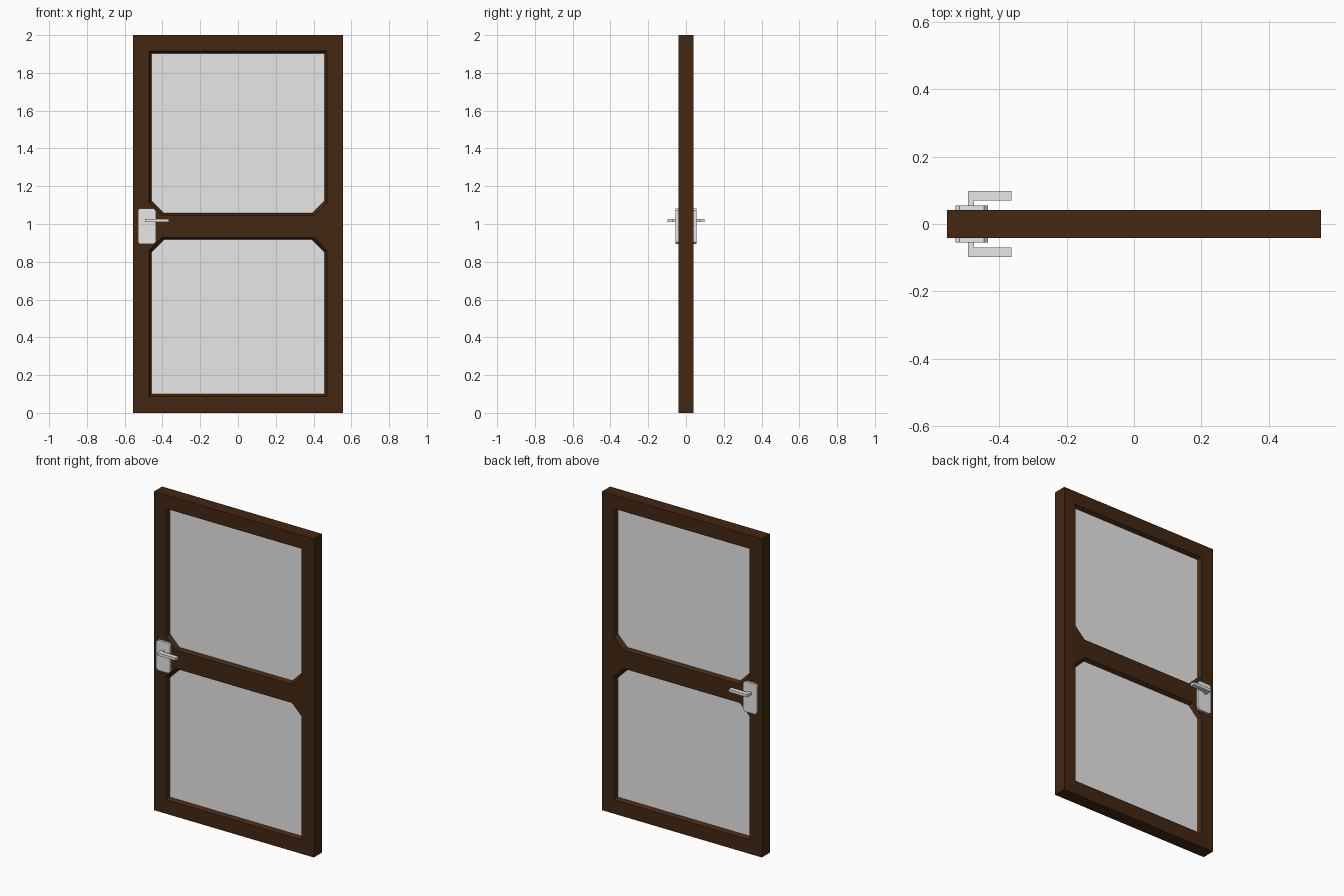
import bpy, bmesh

default = bpy.data.objects.get("Cube")
if default:
    bpy.data.objects.remove(default, do_unlink=True)


def material(name, rgb):
    m = bpy.data.materials.new(name)
    m.use_nodes = True
    m.diffuse_color = (*rgb, 1)
    m.node_tree.nodes["Principled BSDF"].inputs["Base Color"].default_value = (*rgb, 1)
    return m


WOOD = material("dark brown wood", (0.057, 0.02, 0.0055))
GREY = material("light grey", (0.8, 0.8, 0.8))


def loft(name, rings, mat):
    """Closed solid through rings of (y, outline in x and z)."""
    bm = bmesh.new()
    loops = [[bm.verts.new((x, y, z)) for x, z in pts] for y, pts in rings]
    n = len(loops[0])
    for a, b in zip(loops, loops[1:]):
        for i in range(n):
            j = (i + 1) % n
            bm.faces.new((a[i], a[j], b[j], b[i]))
    bm.faces.new(loops[0])
    bm.faces.new(loops[-1])
    bmesh.ops.recalc_face_normals(bm, faces=bm.faces)
    mesh = bpy.data.meshes.new(name)
    bm.to_mesh(mesh)
    bm.free()
    mesh.materials.append(mat)
    obj = bpy.data.objects.new(name, mesh)
    bpy.context.collection.objects.link(obj)
    return obj


def outline(x0, x1, z0, z1, low=0, high=0):
    """Rectangle with its lower and upper corners cut off."""
    pts = []
    pts += [(x0, z0 + low), (x0 + low, z0), (x1 - low, z0), (x1, z0 + low)] if low else [(x0, z0), (x1, z0)]
    pts += [(x1, z1 - high), (x1 - high, z1), (x0 + high, z1), (x0, z1 - high)] if high else [(x1, z1), (x0, z1)]
    return pts


def slab(name, pts, y0, y1, mat):
    return loft(name, [(y0, pts), (y1, pts)], mat)


HALF = 0.041    # half the door thickness
PANE = 0.02     # half the pane thickness
LIP = 0.012     # slope of the reveal around each pane
CUT = 0.066     # corner cut beside the middle rail

frame = slab("door_frame", outline(-0.555, 0.555, 0, 2), -HALF, HALF, WOOD)

# Openings with sloped reveals, each holding a pane
for name, z0, z1, low, high in (("upper", 1.058, 1.903, CUT, 0), ("lower", 0.1, 0.917, 0, CUT)):
    def opening(grow):
        w = 0.458 + grow
        return outline(-w, w, z0 - grow, z1 + grow, low, high)
    far = HALF + 0.01
    wide = LIP * (far - PANE) / (HALF - PANE)
    cutter = loft(name + "_cutter", [(-far, opening(wide)), (-PANE, opening(0)),
                                     (PANE, opening(0)), (far, opening(wide))], WOOD)
    cutter.hide_render = True
    mod = frame.modifiers.new(name + "_opening", "BOOLEAN")
    mod.operation = "DIFFERENCE"
    mod.solver = "EXACT"
    mod.object = cutter
    slab(name + "_pane", opening(0.003), -PANE, PANE, GREY)

# Bake the cuts and drop the cutters
bpy.context.view_layer.update()
baked = bpy.data.meshes.new_from_object(frame.evaluated_get(bpy.context.evaluated_depsgraph_get()))
cutters = [m.object for m in frame.modifiers]
frame.modifiers.clear()
frame.data = baked
for cutter in cutters:
    bpy.data.objects.remove(cutter, do_unlink=True)

# Lock plate, stem and lever on both faces
for side, s in (("front", -1), ("back", 1)):
    slab(side + "_lock_plate", outline(-0.53, -0.434, 0.893, 1.083, 0.012, 0.012), s * (HALF - 0.004), s * 0.055, GREY)
    slab(side + "_handle_stem", outline(-0.493, -0.475, 1.01, 1.027), s * 0.05, s * 0.075, GREY)
    slab(side + "_handle_lever", outline(-0.493, -0.364, 1.01, 1.027), s * 0.07, s * 0.098, GREY)
